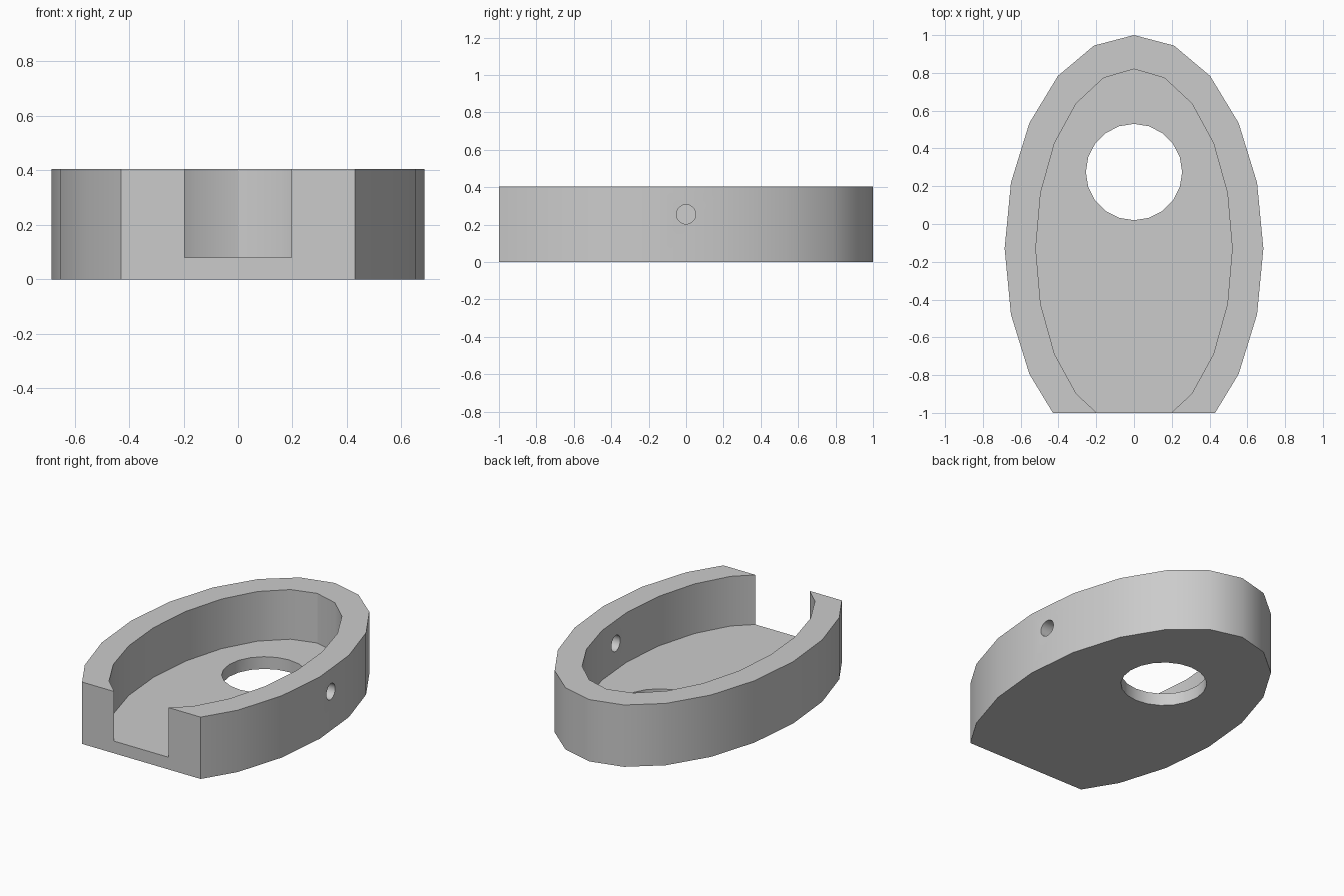
import bpy
from math import pi, radians
from mathutils import Matrix

default = bpy.data.objects.get("Cube")
if default:
    bpy.data.objects.remove(default, do_unlink=True)

grey = bpy.data.materials.new("light grey")
grey.use_nodes = True
colour = (0.6, 0.6, 0.6, 1)
grey.diffuse_color = colour
grey.node_tree.nodes["Principled BSDF"].inputs["Base Color"].default_value = colour

HEIGHT = 0.405
FLOOR = 0.08
CENTRE_Y = -0.13


def oval_prism(name, y, rx, ry, z0, z1):
    """Upright 20-sided oval prism with a corner pointing to the back."""
    bpy.ops.mesh.primitive_cylinder_add(vertices=20, radius=1, depth=1)
    obj = bpy.context.object
    obj.name = name
    obj.data.transform(Matrix.Translation((0, y, (z0 + z1) / 2))
                       @ Matrix.Diagonal((rx, ry, z1 - z0, 1)))
    obj.data.materials.append(grey)
    return obj


def cut(target, cutter):
    """Subtract the cutter from the target and discard it."""
    cutter.hide_render = True
    mod = target.modifiers.new("cut", 'BOOLEAN')
    mod.operation = 'DIFFERENCE'
    mod.solver = 'EXACT'
    mod.object = cutter
    bpy.context.view_layer.objects.active = target
    bpy.ops.object.modifier_apply(modifier=mod.name)
    bpy.data.objects.remove(cutter, do_unlink=True)


# Oval body
body = oval_prism("oval_housing", CENTRE_Y, 0.685, 1.13, 0, HEIGHT)

# Hollow interior above the floor
cut(body, oval_prism("cavity_cutter", CENTRE_Y, 0.52, 0.95, FLOOR, 0.7))

# Flat open front
bpy.ops.mesh.primitive_cube_add(size=2, location=(0, -2, 0))
bpy.context.object.name = "front_cutter"
bpy.context.object.data.materials.append(grey)
cut(body, bpy.context.object)

# Round opening in the floor
cut(body, oval_prism("floor_hole_cutter", 0.275, 0.255, 0.255, -0.1, 0.2))

# Small hole through the +x wall
side = oval_prism("side_hole_cutter", 0, 0.052, 0.052, 0.3, 0.9)
side.data.transform(Matrix.Translation((0, 0, 0.255)) @ Matrix.Rotation(pi / 2, 4, 'Y'))
cut(body, side)

# Smooth walls with crisp rims
bpy.ops.object.select_all(action='DESELECT')
body.select_set(True)
bpy.context.view_layer.objects.active = body
bpy.ops.object.shade_smooth_by_angle(angle=radians(30))
